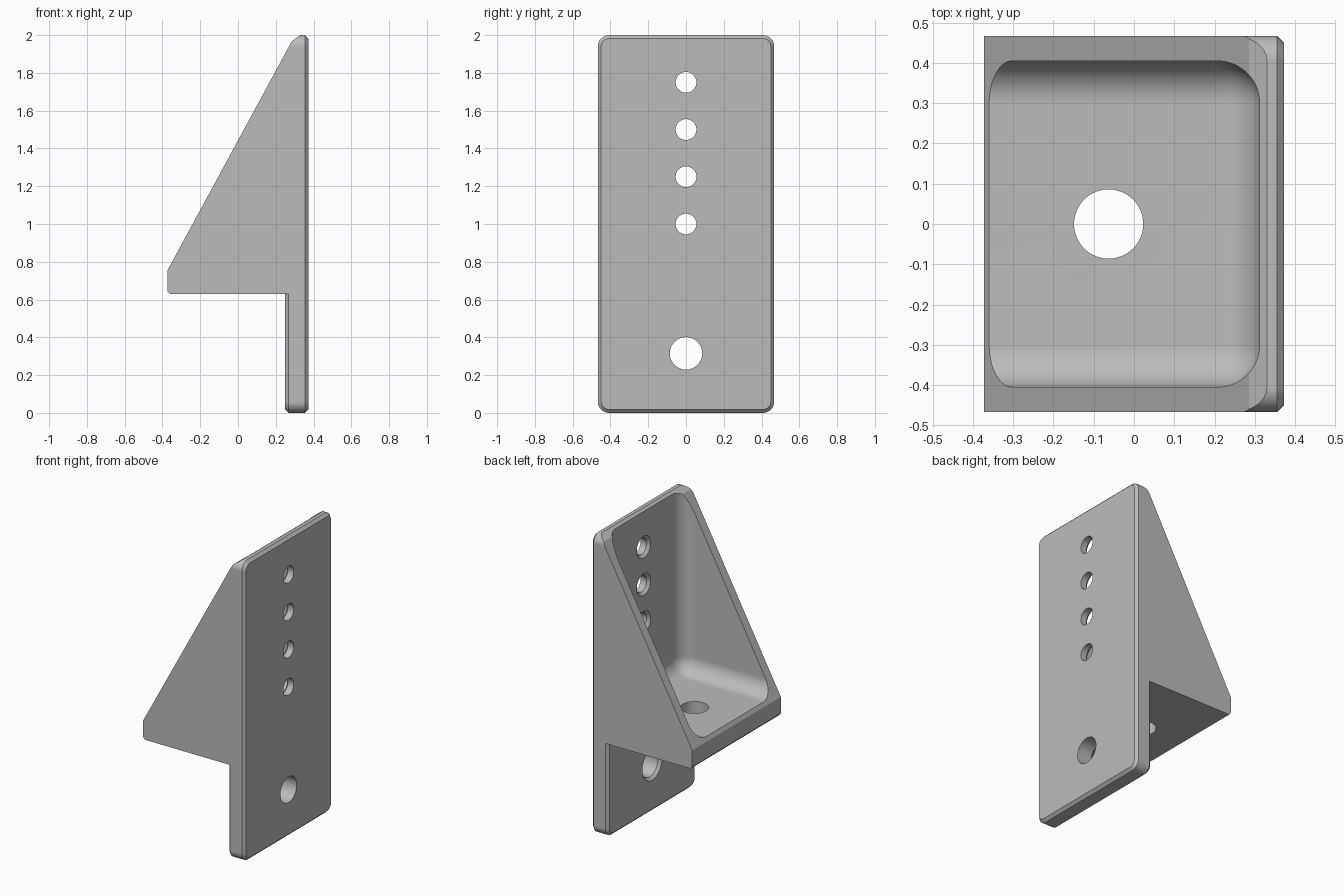
import bpy, bmesh, math
from mathutils import Matrix

if "Cube" in bpy.data.objects:
    bpy.data.objects.remove(bpy.data.objects["Cube"])

HALF_W, HEIGHT, CORNER = 0.467, 2.0, 0.06
BACK, FACE, CHAMFER = 0.25, 0.373, 0.018

grey = bpy.data.materials.new("plain_grey")
grey.use_nodes = True
grey.diffuse_color = (0.5, 0.5, 0.5, 1)
grey.node_tree.nodes["Principled BSDF"].inputs["Base Color"].default_value = (0.5, 0.5, 0.5, 1)


def make_object(name, bm):
    bmesh.ops.recalc_face_normals(bm, faces=bm.faces)
    mesh = bpy.data.meshes.new(name)
    bm.to_mesh(mesh)
    bm.free()
    mesh.materials.append(grey)
    obj = bpy.data.objects.new(name, mesh)
    bpy.context.collection.objects.link(obj)
    return obj


def loft(name, rings):
    """Skin a list of closed rings and cap both ends."""
    bm = bmesh.new()
    loops = [[bm.verts.new(p) for p in ring] for ring in rings]
    n = len(loops[0])
    for a, b in zip(loops, loops[1:]):
        for i in range(n):
            j = (i + 1) % n
            bm.faces.new((a[i], a[j], b[j], b[i]))
    bm.faces.new(loops[0])
    bm.faces.new(loops[-1])
    return make_object(name, bm)


def rounded_ring(x, inset=0.0, steps=8):
    """Rounded rectangle outline across y and z."""
    ring = []
    cy, cz = HALF_W - CORNER, HEIGHT / 2 - CORNER
    for k, (sy, sz) in enumerate([(1, 1), (-1, 1), (-1, -1), (1, -1)]):
        for s in range(steps + 1):
            a = math.pi / 2 * (k + s / steps)
            r = CORNER - inset
            ring.append((x, sy * cy + r * math.cos(a), HEIGHT / 2 + sz * cz + r * math.sin(a)))
    return ring


def extrude_profile(name, points, y=0.8):
    return loft(name, [[(px, side, pz) for px, pz in points] for side in (-y, y)])


def cylinder(name, centre, axis, r1, r2, depth):
    bm = bmesh.new()
    turn = Matrix.Rotation(math.pi / 2, 4, 'Y') if axis == 'X' else Matrix()
    bmesh.ops.create_cone(bm, cap_ends=True, segments=48, radius1=r1, radius2=r2,
                          depth=depth, matrix=Matrix.Translation(centre) @ turn)
    return make_object(name, bm)


def combine(target, tool, operation):
    """Apply a boolean and drop the tool."""
    mod = target.modifiers.new("combine", 'BOOLEAN')
    mod.object, mod.operation, mod.solver = tool, operation, 'EXACT'
    deps = bpy.context.evaluated_depsgraph_get()
    mesh = bpy.data.meshes.new_from_object(target.evaluated_get(deps))
    target.modifiers.clear()
    target.data = mesh
    bpy.data.objects.remove(tool)


# Mounting plate, chamfered around both faces
bracket = loft("angle_bracket", [
    rounded_ring(BACK, CHAMFER), rounded_ring(BACK + CHAMFER),
    rounded_ring(FACE - CHAMFER), rounded_ring(FACE, CHAMFER)])

# Shelf and side gussets, as one block behind the plate
block = loft("gusset_block", [rounded_ring(-0.6), rounded_ring(0.34)])
combine(block, extrude_profile("block_profile", [
    (-0.36, 0.63), (0.5, 0.63), (0.5, 3), (-FACE, 3), (-FACE, 0.645)]), 'INTERSECT')
combine(bracket, block, 'UNION')

# Sloping top of the gussets
combine(bracket, extrude_profile("slope_cutter", [
    (-0.6, 0.337), (0.285, 1.968), (0.5, 2.121), (0.5, 3), (-0.6, 3)]), 'DIFFERENCE')

# Filleted pocket between the gussets
bm = bmesh.new()
bmesh.ops.create_cube(bm, size=1, matrix=Matrix.Translation((-0.344, 0, 1.88))
                      @ Matrix.Diagonal((1.312, 0.81, 2.2, 1)))
bmesh.ops.bevel(bm, geom=bm.edges[:], offset=0.105, segments=10, profile=0.5, affect='EDGES')
combine(bracket, make_object("pocket_cutter", bm), 'DIFFERENCE')

# Plate holes, each countersunk on its inner side
holes = [(0.315, 0.086, BACK)] + [(z, 0.055, 0.312) for z in (1.0, 1.25, 1.5, 1.75)]
for z, r, inner in holes:
    combine(bracket, cylinder("hole", (0.34, 0, z), 'X', r, r, 0.3), 'DIFFERENCE')
    combine(bracket, cylinder("countersink", (inner, 0, z), 'X', r + 0.036, r, 0.036), 'DIFFERENCE')

# Shelf hole
combine(bracket, cylinder("shelf_hole", (-0.063, 0, 0.7), 'Z', 0.086, 0.086, 0.4), 'DIFFERENCE')

# Smooth the fillets, keep the edges crisp
bpy.ops.object.select_all(action='DESELECT')
bracket.select_set(True)
bpy.context.view_layer.objects.active = bracket
bpy.ops.object.shade_smooth_by_angle(angle=math.radians(25))
normals = bracket.modifiers.new("even_normals", 'WEIGHTED_NORMAL')
normals.keep_sharp = True
